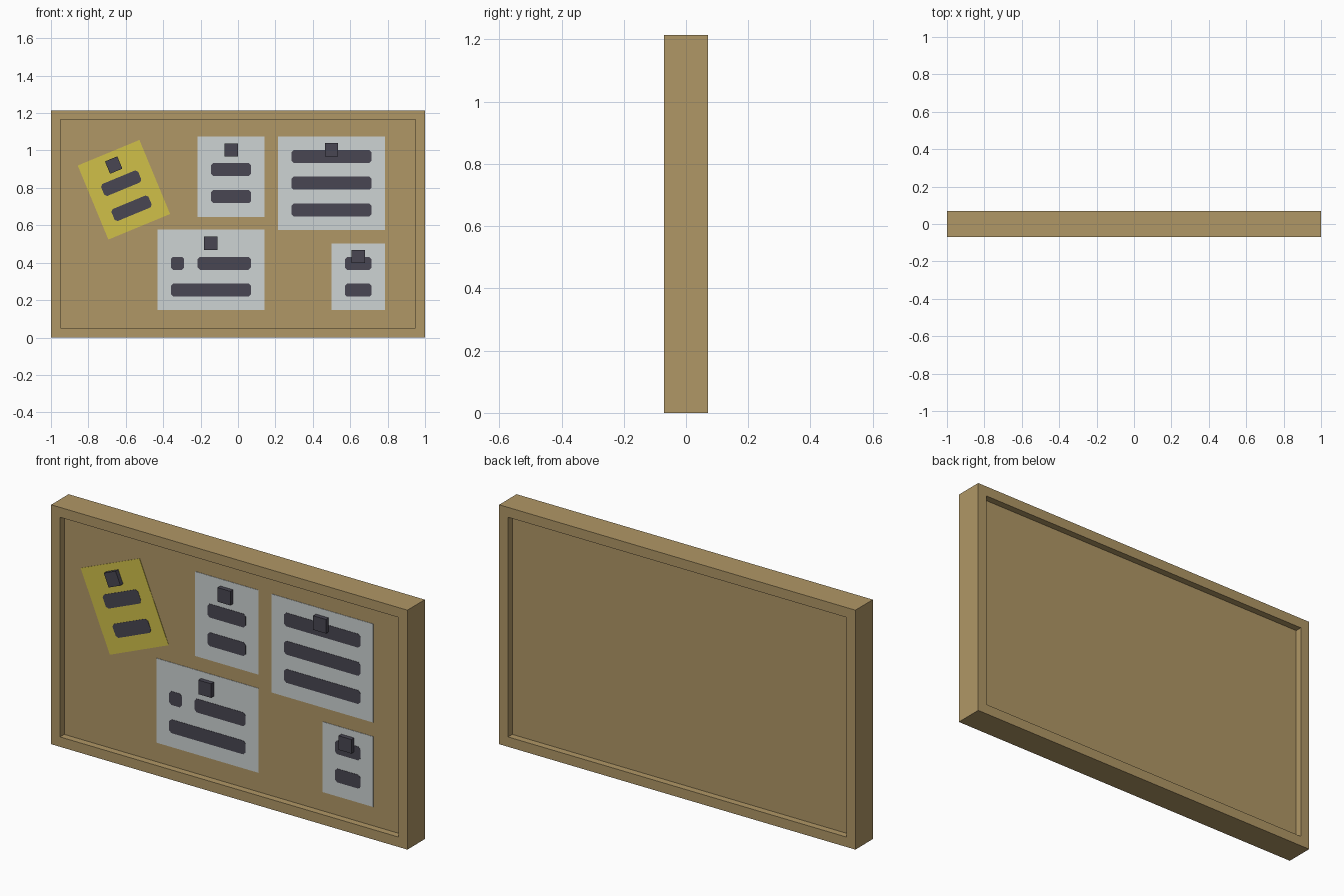
import bpy, bmesh, math
from mathutils import Matrix, Vector

if "Cube" in bpy.data.objects:
    bpy.data.objects.remove(bpy.data.objects["Cube"])


def material(name, rgb):
    lin = [((c / 255 + 0.055) / 1.055) ** 2.4 for c in rgb]
    m = bpy.data.materials.new(name)
    m.diffuse_color = (*lin, 1)
    m.use_nodes = True
    m.node_tree.nodes["Principled BSDF"].inputs["Base Color"].default_value = m.diffuse_color
    return m


wood = material("wood", (176, 151, 102))
white = material("white paper", (205, 211, 211))
yellow = material("yellow paper", (208, 192, 73))
ink = material("dark ink", (72, 70, 82))

HEIGHT, HALF_DEPTH, RIM = 1.215, 0.07, 0.071
PANEL = 0.036          # half thickness of the recessed panel
U = 1 / 14             # layout module


def finish(bm, name, mat):
    bmesh.ops.recalc_face_normals(bm, faces=bm.faces)
    me = bpy.data.meshes.new(name)
    bm.to_mesh(me)
    bm.free()
    me.materials.append(mat)
    ob = bpy.data.objects.new(name, me)
    bpy.context.collection.objects.link(ob)
    return ob


def plate(name, mat, center, w, h, front, back, chamfer=0.0, angle=0.0):
    """Upright plate; center is (x, z), front and back are y values."""
    c, a, b = chamfer, w / 2, h / 2
    if c:
        pts = [(a, c - b), (a, b - c), (a - c, b), (c - a, b),
               (-a, b - c), (-a, c - b), (c - a, -b), (a - c, -b)]
    else:
        pts = [(a, -b), (a, b), (-a, b), (-a, -b)]
    bm = bmesh.new()
    face = bm.faces.new([bm.verts.new((x, front, z)) for x, z in pts])
    ext = bmesh.ops.extrude_face_region(bm, geom=[face], use_keep_orig=True)
    moved = [g for g in ext["geom"] if isinstance(g, bmesh.types.BMVert)]
    bmesh.ops.translate(bm, verts=moved, vec=(0, back - front, 0))
    place = Matrix.Translation((center[0], 0, center[1])) @ Matrix.Rotation(-angle, 4, 'Y')
    bm.transform(place)
    return finish(bm, name, mat)


# Board: one block with a recess inset into its front and back
bm = bmesh.new()
bmesh.ops.create_cube(bm, size=1)
bmesh.ops.scale(bm, vec=(2, 2 * HALF_DEPTH, HEIGHT), verts=bm.verts)
bmesh.ops.translate(bm, vec=(0, 0, HEIGHT / 2), verts=bm.verts)
for side in (-1, 1):
    face = next(f for f in bm.faces if f.normal.y * side > 0.9)
    bmesh.ops.inset_individual(bm, faces=[face], thickness=RIM)
    inner = bmesh.ops.extrude_face_region(bm, geom=[face])
    moved = [g for g in inner["geom"] if isinstance(g, bmesh.types.BMVert)]
    bmesh.ops.translate(bm, verts=moved, vec=(0, -side * (HALF_DEPTH - PANEL), 0))
    if face.is_valid:
        bmesh.ops.delete(bm, geom=[face], context='FACES_ONLY')
finish(bm, "board", wood)


def note(name, mat, center, w, h, bars, pin_v, angle=0.0):
    """Pinned sheet; bars are (u, v, width) offsets from the sheet centre."""
    def at(u, v):
        c, s = math.cos(angle), math.sin(angle)
        return center[0] + u * c - v * s, center[1] + u * s + v * c

    plate(name, mat, center, w, h, -PANEL - 0.002, -PANEL + 0.001, angle=angle)
    for i, (u, v, width) in enumerate(bars, 1):
        plate(f"{name}_line_{i}", ink, at(u, v), width, U * 0.97,
              -PANEL - 0.0035, -PANEL - 0.001, 0.012, angle)
    plate(f"{name}_pin", ink, at(0, pin_v), U, U, -PANEL - 0.024, -PANEL, angle=angle)


# Sheets of paper with their lines of writing and pins
small_lines = [(0, 0.038, 3 * U), (0, -0.107, 3 * U)]
note("yellow_note", yellow, (-0.61, 0.79), 5 * U, 6 * U, small_lines, 0.143, math.radians(22.5))
note("upper_note", white, (-0.037, 0.86), 5 * U, 6 * U, small_lines, 0.143)
note("large_note", white, (0.5, 0.825), 8 * U, 7 * U,
     [(0, v, 6 * U) for v in (0.143, 0, -0.143)], 0.179)
note("wide_note", white, (-0.145, 0.362), 8 * U, 6 * U,
     [(-2.5 * U, 0.035, U), (1 * U, 0.035, 4 * U), (0, -0.108, 6 * U)], 0.143)
note("lower_note", white, (0.643, 0.325), 4 * U, 5 * U,
     [(0, 0.071, 2 * U), (0, -0.072, 2 * U)], 0.108)
